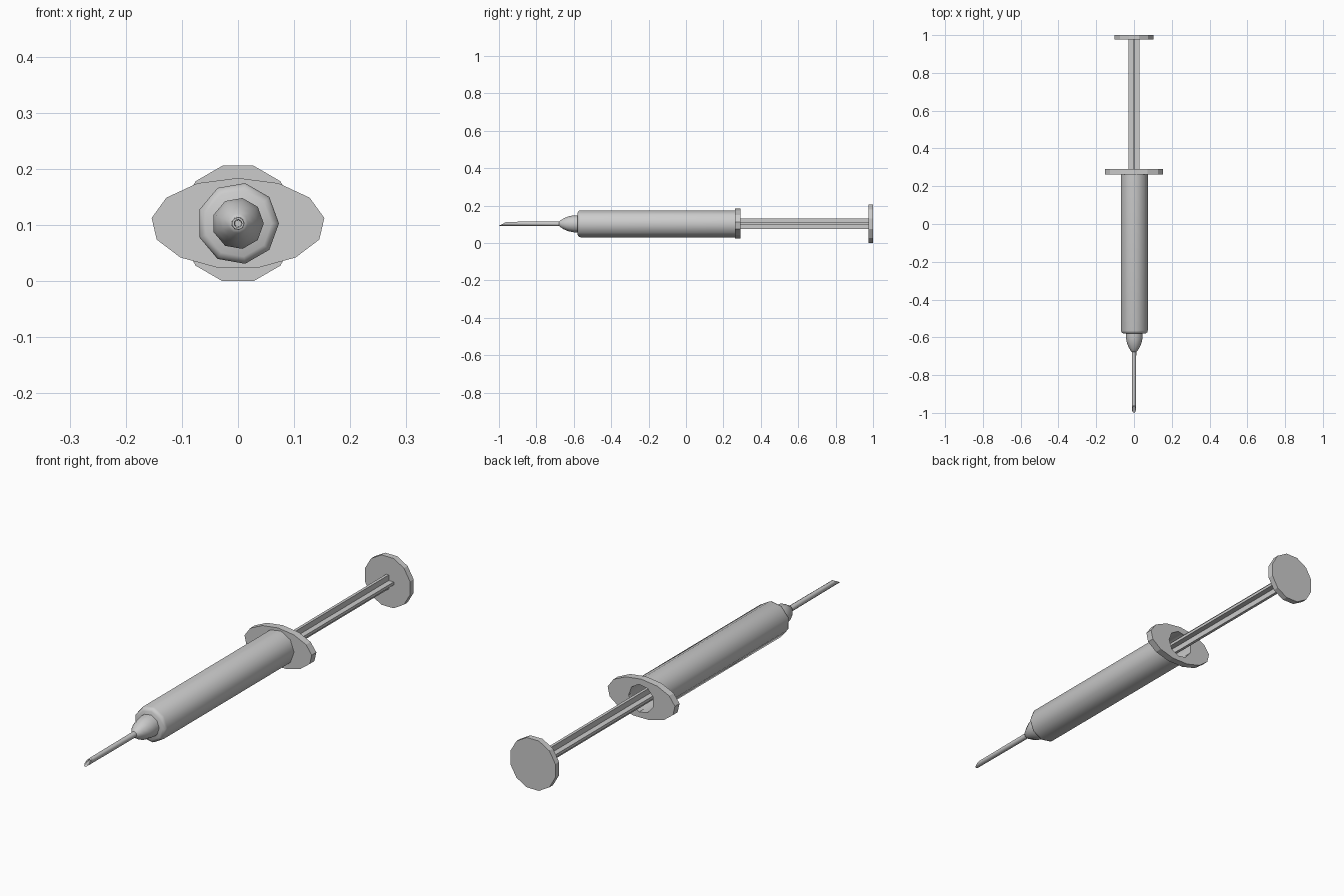
import bpy, bmesh, math

if "Cube" in bpy.data.objects:
    bpy.data.objects.remove(bpy.data.objects["Cube"])

Z = 0.103  # height of the syringe axis


def finish(name, bm, angle=None):
    bmesh.ops.recalc_face_normals(bm, faces=bm.faces)
    me = bpy.data.meshes.new(name)
    bm.to_mesh(me)
    bm.free()
    ob = bpy.data.objects.new(name, me)
    bpy.context.collection.objects.link(ob)
    if angle:
        bpy.ops.object.select_all(action='DESELECT')
        ob.select_set(True)
        bpy.context.view_layer.objects.active = ob
        bpy.ops.object.shade_smooth_by_angle(angle=math.radians(angle))
    return ob


def ring(bm, n, y, rx, rz=None, start=0.0):
    rz = rx if rz is None else rz
    return [bm.verts.new((rx * math.cos(start + 2 * math.pi * i / n), y,
                          Z + rz * math.sin(start + 2 * math.pi * i / n)))
            for i in range(n)]


def lathe(name, n, profile, start=0.0, angle=None, cap_first=True, cap_last=True):
    """Skin a (y, radius) profile around the long axis."""
    bm = bmesh.new()
    rings = [ring(bm, n, y, r, None, start) for y, r in profile]
    for a, b in zip(rings, rings[1:]):
        for i in range(n):
            j = (i + 1) % n
            bm.faces.new((a[i], a[j], b[j], b[i]))
    if cap_first:
        bm.faces.new(rings[0])
    if cap_last:
        bm.faces.new(rings[-1])
    return finish(name, bm, angle)


def extrude_y(bm, faces, dy):
    ext = bmesh.ops.extrude_face_region(bm, geom=faces)
    verts = [g for g in ext["geom"] if isinstance(g, bmesh.types.BMVert)]
    bmesh.ops.translate(bm, verts=verts, vec=(0, dy, 0))


# Hollow barrel with a rounded front shoulder, open at the back
lathe("barrel", 9, [(-0.565, 0.058), (0.285, 0.058), (0.285, 0.073), (-0.564, 0.073),
                    (-0.574, 0.070), (-0.58, 0.060)], angle=50)

# Tapered needle hub
lathe("needle_hub", 9, [(-0.57, 0.046), (-0.60, 0.046), (-0.63, 0.040), (-0.655, 0.029),
                        (-0.672, 0.018), (-0.678, 0.012)], angle=50)

# Hollow needle, its tip cut at a slant
needle = lathe("needle", 9, [(-0.67, 0.012), (-0.985, 0.011), (-0.985, 0.007), (-0.94, 0.006)],
               angle=50)
for v in needle.data.vertices:
    if v.co.y < -0.98:
        v.co.y = -0.98 + (v.co.z - Z) * 1.87
tip = min(v.co.y for v in needle.data.vertices)
for v in needle.data.vertices:
    if v.co.y < -0.95:
        v.co.y += -1.0 - tip

# Oval finger flange with the barrel opening through it
bm = bmesh.new()
for loop in (ring(bm, 13, 0.262, 0.155, 0.081, math.pi / 2), ring(bm, 9, 0.262, 0.058)):
    for a, b in zip(loop, loop[1:] + loop[:1]):
        bm.edges.new((a, b))
bmesh.ops.triangle_fill(bm, use_beauty=True, edges=bm.edges[:], normal=(0, 1, 0))
extrude_y(bm, bm.faces[:], 0.030)
finish("finger_flange", bm)

# Plunger rod with a plus-shaped section
W, T = 0.029, 0.006
bm = bmesh.new()
section = [(W, T), (T, T), (T, W), (-T, W), (-T, T), (-W, T),
           (-W, -T), (-T, -T), (-T, -W), (T, -W), (T, -T), (W, -T)]
face = bm.faces.new([bm.verts.new((x, 0.15, Z + z)) for x, z in section])
extrude_y(bm, [face], 0.828)
# drop any leftover inner cap issue by keeping both ends closed
if not any(all(abs(v.co.y - 0.15) < 1e-5 for v in f.verts) for f in bm.faces):
    bm.faces.new([v for v in bm.verts if abs(v.co.y - 0.15) < 1e-5])
finish("plunger_rod", bm)

# Stopper inside the barrel and thumb rest at the back
lathe("plunger_stopper", 9, [(0.09, 0.03), (0.11, 0.057), (0.16, 0.057)], angle=50)
lathe("thumb_rest", 12, [(0.976, 0.1066), (1.0, 0.1066)], start=math.pi / 12)
